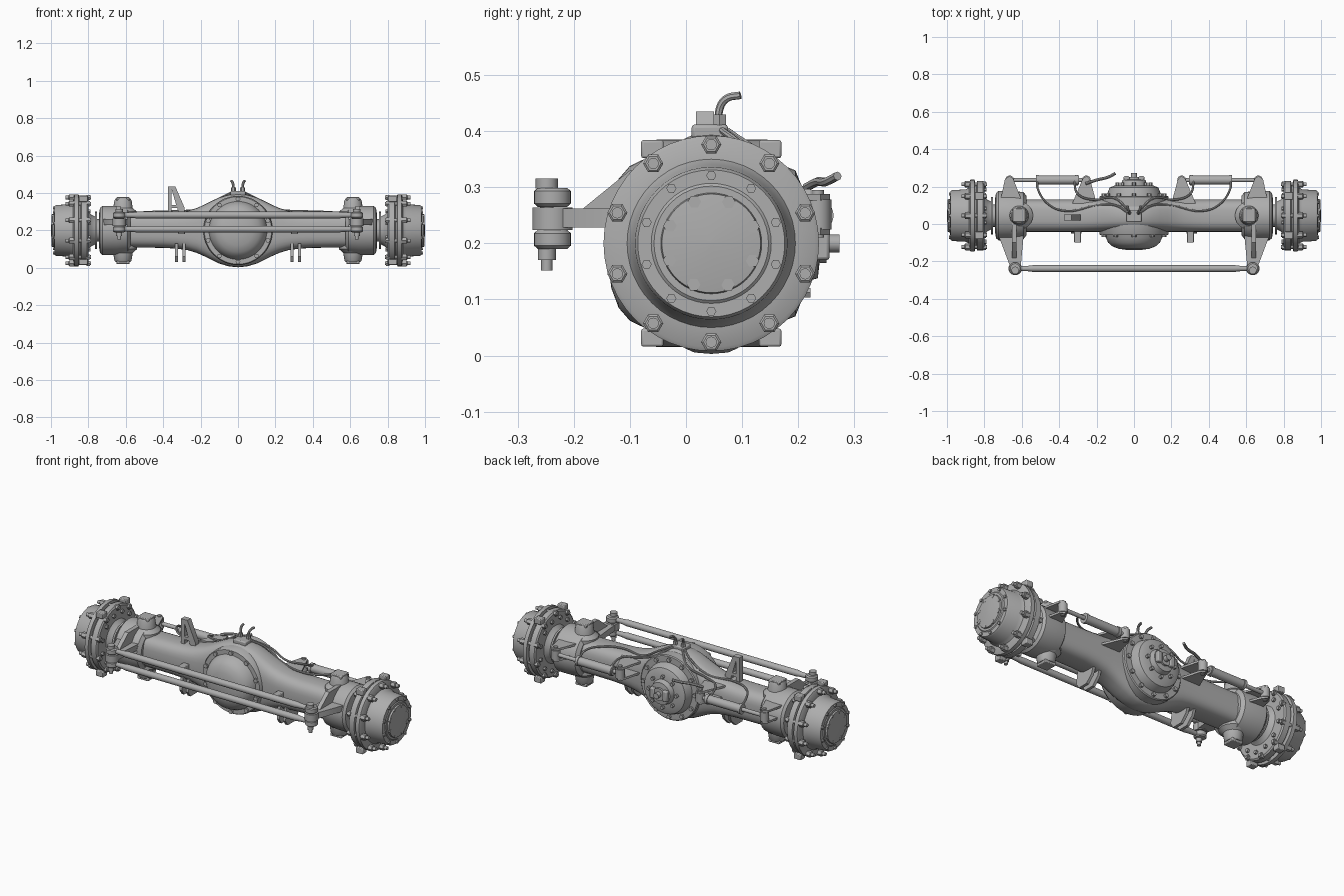
import bpy, bmesh, math
from mathutils import Vector, Matrix

cube = bpy.data.objects.get("Cube")
if cube:
    bpy.data.objects.remove(cube, do_unlink=True)

grey = bpy.data.materials.new("cast_grey")
grey.use_nodes = True
grey.diffuse_color = (0.42, 0.42, 0.42, 1)
grey.node_tree.nodes["Principled BSDF"].inputs["Base Color"].default_value = (0.42, 0.42, 0.42, 1)

CY, CZ = 0.045, 0.2          # axle centre line
parts = []


def register(name, bm):
    bmesh.ops.recalc_face_normals(bm, faces=bm.faces)
    mesh = bpy.data.meshes.new(name)
    bm.to_mesh(mesh)
    bm.free()
    obj = bpy.data.objects.new(name, mesh)
    bpy.context.collection.objects.link(obj)
    mesh.materials.append(grey)
    parts.append(obj)
    return obj


def loft(bm, rings):
    loops = [[bm.verts.new(p) for p in ring] for ring in rings]
    n = len(loops[0])
    for a, b in zip(loops, loops[1:]):
        for i in range(n):
            bm.faces.new((a[i], a[(i + 1) % n], b[(i + 1) % n], b[i]))
    bm.faces.new(loops[0])
    bm.faces.new(loops[-1])


def turned(name, origins, axis, profile, sides=40):
    """Solid of revolution, repeated at each origin; profile is (distance, radius)."""
    bm = bmesh.new()
    quat = Vector(axis).to_track_quat('Z', 'Y')
    for o in origins:
        loft(bm, [[Vector(o) + quat @ Vector((r * math.cos(k * math.tau / sides),
                  r * math.sin(k * math.tau / sides), t)) for k in range(sides)]
                  for t, r in profile])
    return register(name, bm)


def rod(name, a, b, r, sides=16):
    d = Vector(b) - Vector(a)
    return turned(name, [a], d, [(0, r), (d.length, r)], sides)


def plate(name, outline, axis, lo, hi):
    """Extruded outline; its two coordinates fill the axes other than `axis`."""
    def place(p, t):
        c = list(p)
        c.insert(axis, t)
        return c
    bm = bmesh.new()
    loft(bm, [[place(p, lo) for p in outline], [place(p, hi) for p in outline]])
    return register(name, bm)


def box(name, x, y, z, bevel=0.006):
    obj = plate(name, [(x[0], y[0]), (x[1], y[0]), (x[1], y[1]), (x[0], y[1])], 2, *z)
    mod = obj.modifiers.new("edge", 'BEVEL')
    mod.width, mod.segments = bevel, 2
    return obj


def hose(name, points, r):
    curve = bpy.data.curves.new(name, 'CURVE')
    curve.dimensions = '3D'
    curve.bevel_depth, curve.bevel_resolution, curve.resolution_u = r, 2, 6
    curve.use_fill_caps = True
    sp = curve.splines.new('BEZIER')
    sp.bezier_points.add(len(points) - 1)
    for bp, p in zip(sp.bezier_points, points):
        bp.co = p
        bp.handle_left_type = bp.handle_right_type = 'AUTO'
    obj = bpy.data.objects.new(name, curve)
    curve.materials.append(grey)
    bpy.context.collection.objects.link(obj)
    bpy.ops.object.select_all(action='DESELECT')
    obj.select_set(True)
    bpy.context.view_layer.objects.active = obj
    bpy.ops.object.convert(target='MESH')
    parts.append(bpy.context.view_layer.objects.active)


def circle_x(x, r, n, start=90):
    return [(x, CY + r * math.cos(math.radians(start) + k * math.tau / n),
             CZ + r * math.sin(math.radians(start) + k * math.tau / n)) for k in range(n)]


def circle_y(y, r, n):
    return [(r * math.sin(k * math.tau / n), y, CZ + r * math.cos(k * math.tau / n)) for k in range(n)]


# Axle housing: rounded-box tube swelling into the round centre
half = [(0, .197), (.05, .192), (.1, .177), (.14, .158), (.18, .138), (.22, .12),
        (.27, .105), (.33, .097), (.4, .093), (.66, .09)]
sections = [(-x, h) for x, h in half[:0:-1]] + half
rings = []
for x, h in sections:
    ring = []
    for k in range(32):
        c, s = math.cos(k * math.tau / 32), math.sin(k * math.tau / 32)
        ring.append((x, CY + .087 * math.copysign(abs(c) ** .65, c),
                     CZ + h * math.copysign(abs(s) ** .65, s)))
    rings.append(ring)
bm = bmesh.new()
loft(bm, rings)
register("axle_housing", bm)

# Front cover and rear differential carrier
turned("front_cover", [(0, 0, CZ)], (0, -1, 0),
       [(-.02, .185), (.052, .185), (.06, .18), (.06, .155), (.075, .15), (.1, .138),
        (.12, .115), (.133, .08), (.139, .035), (.14, .005)], 48)
turned("front_cover_bolts", circle_y(-.058, .168, 10), (0, -1, 0), [(0, .013), (.012, .013)], 6)
turned("rear_carrier", [(0, 0, CZ)], (0, 1, 0),
       [(.08, .185), (.145, .185), (.15, .18), (.15, .145), (.17, .14), (.195, .13),
        (.205, .105), (.207, .07), (.235, .062), (.238, .035), (.25, .035), (.25, .016), (.274, .016)], 48)
turned("rear_carrier_bolts", circle_y(.148, .163, 12), (0, 1, 0), [(0, .012), (.014, .012)], 6)
turned("pinion_bolts", circle_y(.2, .088, 8), (0, 1, 0), [(0, .01), (.022, .01)], 6)
for s in (1, -1):
    box("yoke_ear", sorted((s * .025, s * .055)), (.225, .256), (CZ - .03, CZ + .03))

# Breather block with bent pipes
box("breather_block", (-.04, .04), (.01, .075), (.385, .412))
for s in (1, -1):
    hose("breather_pipe", [(s * .025, .06, .4), (s * .025, .06, .44), (s * .03, .072, .458), (s * .035, .097, .464)], .007)
    turned("breather_nut", [(s * .025, .06, .41)], (0, 0, 1), [(0, .013), (.02, .013)], 6)

# Upright A-shaped lug and small side lever
plate("lug_back_leg", [(-.375, .27), (-.355, .27), (-.355, .435), (-.375, .435)], 1, .018, .05)
plate("lug_front_leg", [(-.31, .27), (-.285, .27), (-.285, .32), (-.335, .435), (-.36, .435)], 1, .018, .05)
plate("lug_crossbar", [(-.36, .32), (-.3, .32), (-.3, .337), (-.36, .337)], 1, .018, .05)
hose("side_lever", [(-.26, .215, .3), (-.2, .235, .31), (-.14, .25, .31), (-.1, .27, .32)], .008)

for s, side in ((1, "left"), (-1, "right")):
    ax = (s, 0, 0)

    # Knuckle with trunnion bosses
    turned(side + "_knuckle", [(0, CY, CZ)], ax,
           [(.575, .105), (.59, .125), (.65, .132), (.725, .132), (.738, .12), (.742, .095)])
    turned(side + "_trunnion_boss", [(s * .615, CY, 0)], (0, 0, 1),
           [(.032, .04), (.04, .046), (.08, .052), (.1, .075), (.3, .075), (.32, .052), (.36, .046), (.372, .04)], 24)
    for z in (.026, .366):
        box(side + "_trunnion_cap", sorted((s * .58, s * .65)), (.01, .08), (z - .006, z + .012), .004)

    # Neck and seal plates
    turned(side + "_neck", [(0, CY, CZ)], ax,
           [(.73, .06), (.755, .06), (.755, .1), (.765, .1), (.765, .075), (.785, .085), (.81, .12)])

    # Hub: double flange, drum and end cap
    turned(side + "_inner_flange", [(0, CY, CZ)], ax,
           [(.8, .12), (.8, .178), (.806, .186), (.838, .186), (.842, .17), (.86, .17)], 48)
    turned(side + "_hub_drum", [(0, CY, CZ)], ax,
           [(.85, .18), (.852, .192), (.874, .192), (.878, .185), (.882, .15), (.9, .14), (.972, .136),
            (.98, .131), (.98, .107), (.984, .102), (.984, .09), (.993, .088), (.997, .06), (1, .005)], 48)
    turned(side + "_wheel_studs", circle_x(s * .785, .176, 10), ax, [(0, .01), (.137, .01)], 12)
    turned(side + "_wheel_nuts", circle_x(s * .874, .176, 10), ax, [(0, .018), (.028, .018), (.031, .014)], 6)
    turned(side + "_stud_heads", circle_x(s * .79, .176, 10), ax, [(0, .016), (.02, .016)], 6)
    turned(side + "_inner_bolts", circle_x(s * .788, .145, 12, 75), ax, [(0, .011), (.016, .011)], 6)
    turned(side + "_cap_bolts", circle_x(s * .977, .121, 10), ax, [(0, .009), (.011, .009)], 6)
    turned(side + "_cap_tabs", circle_x(s * .985, .08, 8, 67), ax, [(0, .012), (.011, .012)], 6)
    for y in (-.06, .15):
        for z in (.032, .368):
            box(side + "_hub_lug", sorted((s * .805, s * .85)), (y - .02, y + .02), (z - .016, z + .016), .004)

    # Steering arm, gusset and tie rod joint
    plate(side + "_steering_arm", [(s * .575, .02), (s * .735, .02), (s * .725, -.06), (s * .665, -.22),
                                   (s * .635, -.245), (s * .605, -.22), (s * .59, -.06)], 2, .228, .262)
    plate(side + "_arm_gusset", [(-.2, .245), (-.18, .265), (-.1, .33), (.02, .33), (.02, .17), (-.1, .215)], 0,
          s * .64 - .012, s * .64 + .012)
    turned(side + "_joint_eye", [(s * .635, -.238, 0)], (0, 0, 1), [(.224, .036), (.264, .036)], 24)
    for z in (.19, .265):
        turned(side + "_rod_end", [(s * .635, -.238, z)], (0, 0, 1),
               [(0, .026), (.006, .033), (.028, .033), (.034, .026)], 24)
    turned(side + "_joint_pin", [(s * .635, -.248, 0)], (0, 0, 1),
           [(.152, .01), (.17, .01), (.17, .016), (.19, .016), (.19, .012), (.298, .012), (.298, .02), (.316, .02)], 16)

    # Steering cylinder with brackets and eyes
    rod(side + "_cylinder_body", (s * .295, .235, .25), (s * .525, .235, .25), .024, 24)
    rod(side + "_piston_rod", (s * .25, .235, .25), (s * .665, .235, .25), .011)
    for x in (.3, .51):
        rod(side + "_cylinder_collar", (s * x, .235, .25), (s * (x + .015), .235, .25), .028, 24)
    for x in (.255, .665):
        rod(side + "_cylinder_eye", (s * x, .235, .225), (s * x, .235, .278), .024, 20)
        rod(side + "_cylinder_pin", (s * x, .235, .21), (s * x, .235, .295), .011, 12)
    for z in (.215, .276):
        plate(side + "_inner_bracket", [(s * .2, .11), (s * .33, .11), (s * .275, .24), (s * .255, .257), (s * .235, .24)],
              2, z, z + .012)
        plate(side + "_outer_bracket", [(s * .59, .1), (s * .72, .1), (s * .69, .24), (s * .665, .257), (s * .645, .24)],
              2, z, z + .012)

    # Hydraulic hoses
    hose(side + "_outer_hose", [(s * .03, .06, .405), (s * .1, .1, .37), (s * .2, .1, .315), (s * .36, .07, .303),
                                (s * .45, .1, .3), (s * .515, .19, .29), (s * .515, .235, .265)], .006)
    hose(side + "_inner_hose", [(s * .03, .075, .4), (s * .11, .14, .35), (s * .22, .13, .31),
                                (s * .3, .16, .3), (s * .32, .235, .265)], .006)

    # Hanging lugs and front pads
    for x in (.29, .33):
        plate(side + "_hanging_lug", [(-.04, .13), (-.05, .06), (-.03, .03), (.03, .03), (.07, .07), (.09, .13)], 0,
              s * x - .008, s * x + .008)
    box(side + "_front_pad", sorted((s * .283, s * .32)), (-.1, -.03), (.18, .22), .004)

# Twin tie rods
for z in (.207, .282):
    turned("tie_rod", [(-.62, -.238, z)], (1, 0, 0),
           [(0, .012), (.06, .015), (.08, .018), (1.16, .018), (1.18, .015), (1.24, .012)], 16)

# Smooth the round surfaces, keep hard edges
bpy.ops.object.select_all(action='DESELECT')
for obj in parts:
    obj.select_set(True)
bpy.context.view_layer.objects.active = parts[0]
bpy.ops.object.shade_smooth_by_angle(angle=math.radians(35))
